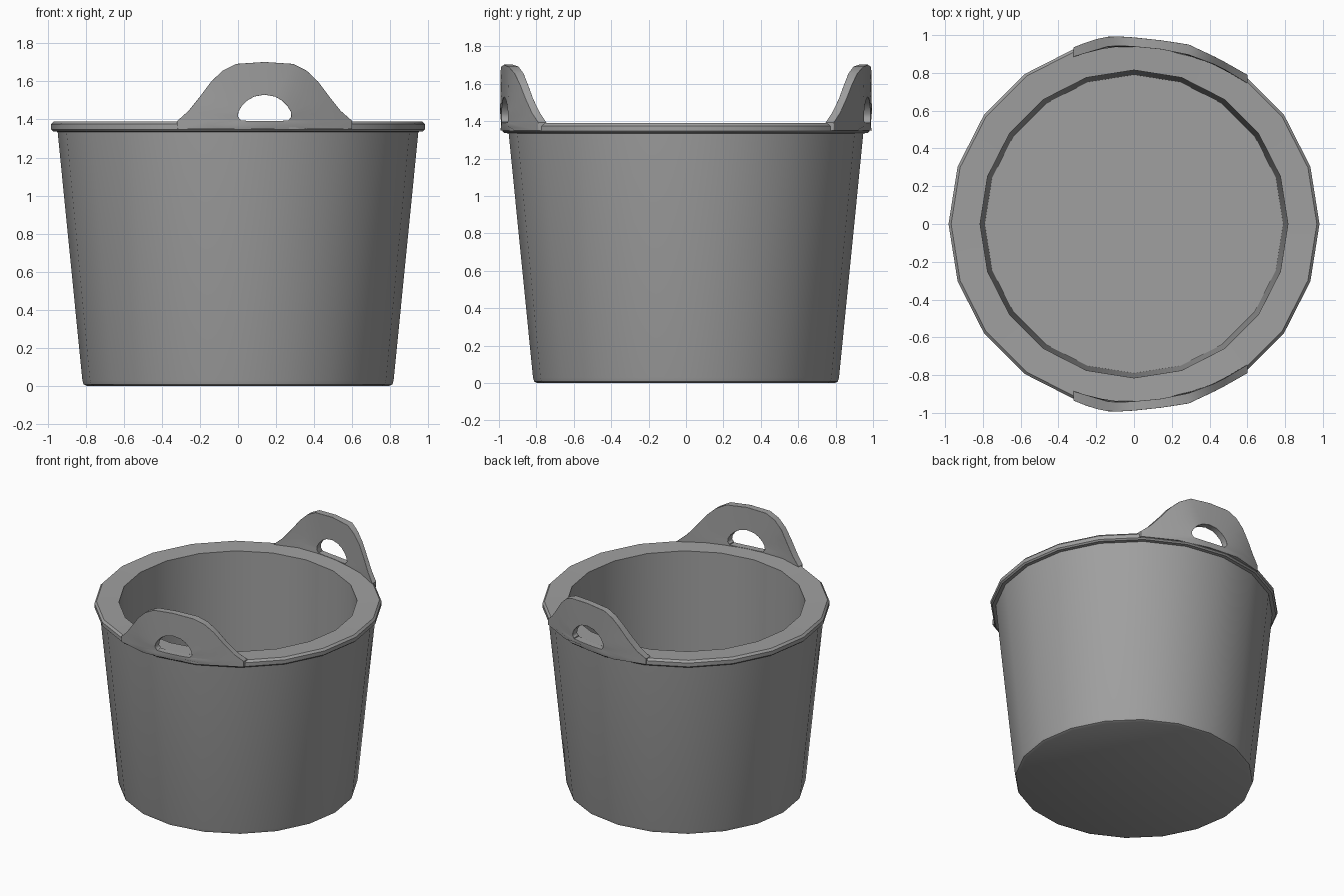
import bpy, bmesh, math

if "Cube" in bpy.data.objects:
    bpy.data.objects.remove(bpy.data.objects["Cube"])

grey = bpy.data.materials.new("mid grey rubber")
grey.diffuse_color = (0.35, 0.35, 0.35, 1)
grey.use_nodes = True
grey.node_tree.nodes["Principled BSDF"].inputs["Base Color"].default_value = grey.diffuse_color


def finish(name, bm, angle):
    bmesh.ops.recalc_face_normals(bm, faces=bm.faces)
    me = bpy.data.meshes.new(name)
    bm.to_mesh(me)
    bm.free()
    me.materials.append(grey)
    ob = bpy.data.objects.new(name, me)
    bpy.context.collection.objects.link(ob)
    bpy.ops.object.select_all(action='DESELECT')
    ob.select_set(True)
    bpy.context.view_layer.objects.active = ob
    bpy.ops.object.shade_smooth_by_angle(angle=math.radians(angle))
    return ob


def bridge(bm, a, b):
    for i in range(len(a)):
        j = (i + 1) % len(a)
        bm.faces.new((a[i], a[j], b[j], b[i]))


def lerp(table, x):
    for (x0, y0), (x1, y1) in zip(table, table[1:]):
        if x <= x1:
            break
    return y0 + (y1 - y0) * (x - x0) / (x1 - x0)


# Tub: twenty-sided revolved shell with floor, wall and rolled rim
SIDES = 20
profile = [(0.795, 0.0), (0.812, 0.008), (0.818, 0.03), (0.948, 1.335),
           (0.972, 1.337), (0.982, 1.347), (0.982, 1.375), (0.968, 1.39),
           (0.815, 1.385), (0.79, 0.04)]
bm = bmesh.new()
rings = [[bm.verts.new((r * math.cos(math.tau * i / SIDES),
                        r * math.sin(math.tau * i / SIDES), z))
          for i in range(SIDES)] for r, z in profile]
for a, b in zip(rings, rings[1:]):
    bridge(bm, a, b)
bm.faces.new(rings[0])
bm.faces.new(rings[-1])
finish("tub", bm, 35)

# Handle plates: arched outline around a grip hole, bent along the rim
MID = 0.14
arch = [(-0.46, 1.392), (-0.40, 1.445), (-0.34, 1.52), (-0.28, 1.60),
        (-0.22, 1.657), (-0.15, 1.692), (0, 1.702)]
hole = [(-0.125, 1.395), (-0.14, 1.415), (-0.138, 1.44), (-0.12, 1.47),
        (-0.09, 1.50), (-0.055, 1.52), (0, 1.53)]
foot = [(0.46, 1.35), (0.23, 1.35), (0, 1.35), (-0.23, 1.35), (-0.46, 1.35)]
sill = [(0.125, 1.394), (0.06, 1.392), (0, 1.392), (-0.06, 1.392), (-0.125, 1.394)]
outer_y = [(-0.32, 0.935), (-0.22, 0.975), (-0.12, 0.995), (0, 0.988),
           (0.15, 0.972), (0.29, 0.95), (0.45, 0.875), (0.6, 0.79)]
inner_y = [(-0.32, 0.885), (-0.12, 0.945), (0.02, 0.938), (0.14, 0.925),
           (0.29, 0.895), (0.45, 0.835), (0.6, 0.745)]


def mirrored(half):
    return half + [(-x, z) for x, z in reversed(half[:-1])]


outline = mirrored(arch) + foot
opening = mirrored(hole) + sill
middle = [((a[0] + b[0]) / 2, (a[1] + b[1]) / 2) for a, b in zip(outline, opening)]

for name, side in (("back_handle", 1), ("front_handle", -1)):
    bm = bmesh.new()
    layers = []
    for table in (outer_y, inner_y):
        layers.append([[bm.verts.new((x + MID, side * lerp(table, x + MID), z))
                        for x, z in loop] for loop in (outline, middle, opening)])
    for loops in layers:
        bridge(bm, loops[0], loops[1])
        bridge(bm, loops[1], loops[2])
    bridge(bm, layers[0][0], layers[1][0])
    bridge(bm, layers[0][2], layers[1][2])
    ob = finish(name, bm, 45)
    # Rounded edges on the arch and the grip hole
    bev = ob.modifiers.new("soft edges", 'BEVEL')
    bev.width = 0.014
    bev.segments = 2
    bev.angle_limit = math.radians(50)
